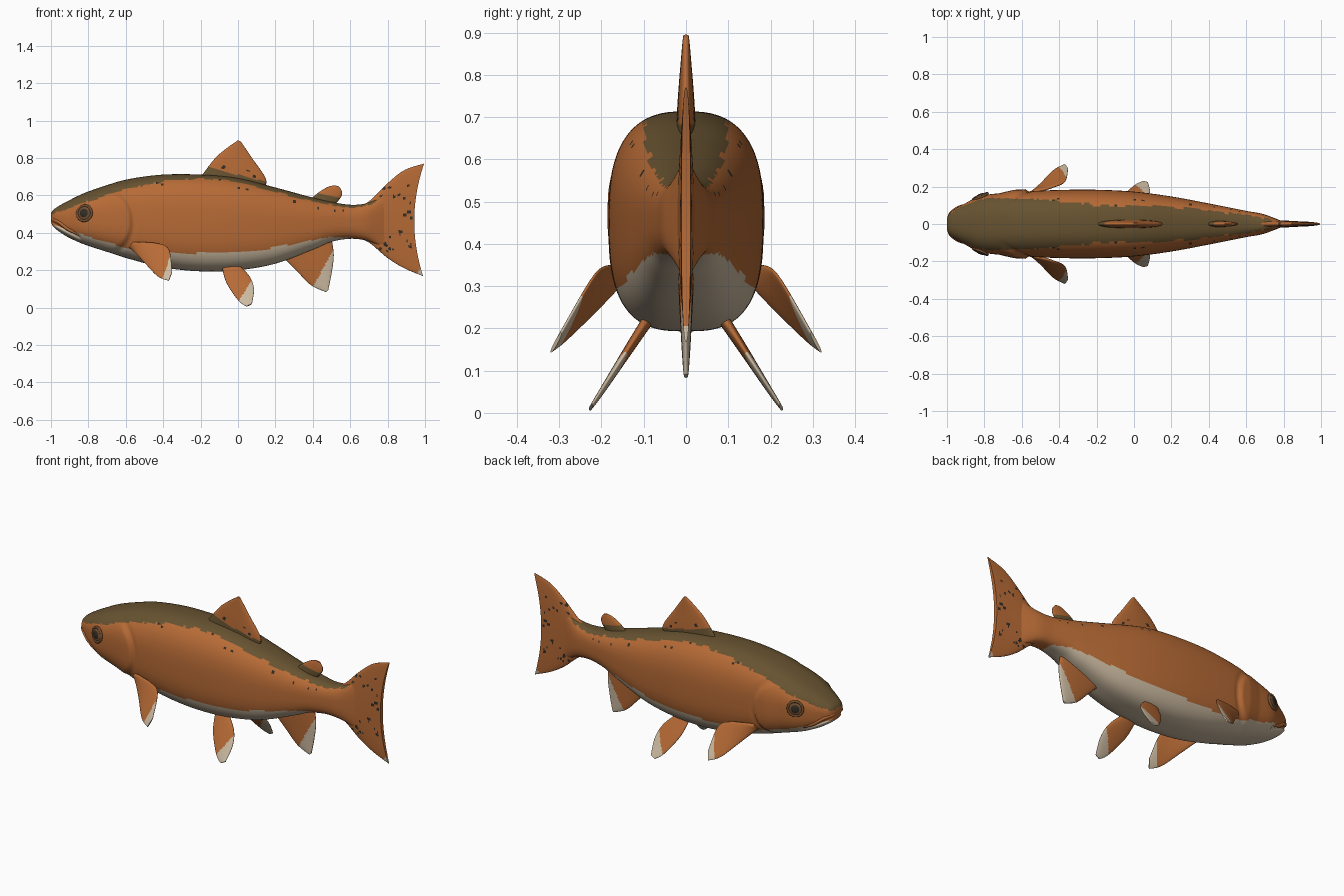
import bpy, math, random
from mathutils import Vector

if "Cube" in bpy.data.objects:
    bpy.data.objects.remove(bpy.data.objects["Cube"])

random.seed(4)
COLOURS = {"orange_skin": (0.47, 0.145, 0.036), "olive_back": (0.135, 0.085, 0.03),
           "cream_belly": (0.60, 0.49, 0.355), "dark_spot": (0.03, 0.025, 0.018),
           "eye_brown": (0.18, 0.08, 0.03)}
MATS = []
for name, c in COLOURS.items():
    m = bpy.data.materials.new(name)
    m.diffuse_color = (*c, 1)
    m.use_nodes = True
    m.node_tree.nodes["Principled BSDF"].inputs["Base Color"].default_value = m.diffuse_color
    MATS.append(m)
ORANGE, OLIVE, CREAM, DARK, BROWN = range(5)


def spline(pts, t):
    """Smooth curve through tuples of any length, t in 0..1."""
    s = min(max(t, 0), 1) * (len(pts) - 1)
    i = min(int(s), len(pts) - 2)
    f = s - i
    p = [pts[min(max(j, 0), len(pts) - 1)] for j in (i - 1, i, i + 1, i + 2)]
    return [0.5 * (2 * b + (c - a) * f + (2 * a - 5 * b + 4 * c - d) * f * f
                   + (3 * b - a - 3 * c + d) * f ** 3) for a, b, c, d in zip(*p)]


def loft(name, rings, rule):
    """Skin closed rings, cap the ends with strips, colour faces by rule(centre, ring)."""
    n = len(rings[0])
    verts = [v for r in rings for v in r]
    faces = [(i * n + j, i * n + (j + 1) % n, (i + 1) * n + (j + 1) % n, (i + 1) * n + j)
             for i in range(len(rings) - 1) for j in range(n)]
    for o in (0, (len(rings) - 1) * n):
        faces += [(o, o + 1, o + n - 1)]
        faces += [(o + j, o + j + 1, o + n - j - 1, o + n - j) for j in range(1, n // 2 - 1)]
        faces += [(o + n // 2 - 1, o + n // 2, o + n // 2 + 1)]
    me = bpy.data.meshes.new(name)
    me.from_pydata(verts, [], faces)
    for m in MATS:
        me.materials.append(m)
    for k, p in enumerate(me.polygons):
        p.material_index = rule(p.center, min(k // n, len(rings) - 2))
    ob = bpy.data.objects.new(name, me)
    bpy.context.collection.objects.link(ob)
    finish(ob)
    return ob


def finish(ob):
    bpy.ops.object.select_all(action='DESELECT')
    ob.select_set(True)
    bpy.context.view_layer.objects.active = ob
    bpy.ops.object.mode_set(mode='EDIT')
    bpy.ops.mesh.select_all(action='SELECT')
    bpy.ops.mesh.normals_make_consistent(inside=False)
    bpy.ops.object.mode_set(mode='OBJECT')
    bpy.ops.object.shade_smooth_by_angle(angle=math.radians(50))


def spotted(c, spots):
    return any((c.x - x) ** 2 + (c.z - z) ** 2 < r * r for x, z, r in spots)


# Body stations: x, top, bottom, half width, olive border, cream border
STATIONS = [(-1.0, 0.505, 0.455, 0.03, 0.50, 0.44), (-0.985, 0.525, 0.43, 0.06, 0.505, 0.44),
            (-0.95, 0.548, 0.402, 0.085, 0.515, 0.43), (-0.9, 0.575, 0.372, 0.112, 0.535, 0.412),
            (-0.82, 0.613, 0.337, 0.15, 0.563, 0.385), (-0.7, 0.655, 0.298, 0.166, 0.602, 0.348),
            (-0.58, 0.688, 0.26, 0.174, 0.64, 0.312), (-0.4, 0.711, 0.215, 0.182, 0.674, 0.294),
            (-0.2, 0.711, 0.194, 0.183, 0.687, 0.29), (0, 0.692, 0.20, 0.173, 0.667, 0.295),
            (0.2, 0.642, 0.235, 0.147, 0.616, 0.325), (0.4, 0.588, 0.31, 0.11, 0.568, 0.362),
            (0.5, 0.565, 0.352, 0.09, 0.548, 0.377), (0.6, 0.55, 0.368, 0.07, 0.535, 0.37),
            (0.68, 0.556, 0.36, 0.056, 0.545, 0.33), (0.74, 0.58, 0.338, 0.036, 0.57, 0.30),
            (0.80, 0.61, 0.31, 0.012, 0.60, 0.28)]
N_RING, N_SEG = 220, 88
UPPER, LOWER = 2.65, 2.9
MOUTH = [(-1.0, 0.468), (-0.96, 0.45), (-0.91, 0.415), (-0.85, 0.385)]


def relief(x, z):
    """Gill cover ridge and mouth groove, as sideways offset."""
    d = math.hypot((x + 0.69) / 0.125, (z - 0.46) / 0.16)
    off = 0.0
    if x > -0.72:
        off += 0.012 * max(0, min(1, (1 - d) / 0.10)) * min(1, (x + 0.72) / 0.08)
        off -= 0.005 * math.exp(-((d - 1.08) / 0.07) ** 2)
    if x < -0.84:
        line = 0.468 - (x + 1) * 0.55
        off -= 0.014 * math.exp(-((z - line + 0.008) / 0.009) ** 2)
    return off


stations = [spline(STATIONS, i / (N_RING - 1)) for i in range(N_RING)]
rings = []
for x, top, bot, w, _, _ in stations:
    ring = []
    for j in range(N_SEG):
        a = 2 * math.pi * j / N_SEG
        ca, sa = math.cos(a), math.sin(a)
        e = 2 / (UPPER if sa > 0 else LOWER)
        y = math.copysign(abs(ca) ** e, ca)
        z = (top + bot) / 2 + (top - bot) / 2 * math.copysign(abs(sa) ** e, sa)
        ring.append((x, y * (w + relief(x, z)), z))
    rings.append(ring)
jitter = [random.uniform(-0.005, 0.005) for _ in range(N_RING // 3 + 1)]
body_spots = []
for _ in range(10):
    s = spline(STATIONS, random.uniform(0.42, 0.8))
    body_spots.append((s[0], s[4] - random.uniform(-0.01, 0.03), 0.006))


def body_rule(c, i):
    olive, cream = stations[i][4], stations[i][5]
    if spotted(c, body_spots):
        return DARK
    if c.z > olive + jitter[i // 3] or spotted(c, [(-0.555, 0.328, 0.016)]):
        return OLIVE
    return CREAM if c.z < cream + jitter[i // 3] * 0.5 and c.x < 0.6 else ORANGE


loft("body", rings, body_rule)


def fin(name, front, back, thick, rule, side=1, notch=0, taper=0.75, n=40, m=48):
    """Lens-section fin between two edge curves of (x, z) or (x, z, y) points."""
    front, back = ([(*p, 0)[:3] for p in e] for e in (front, back))
    out = []
    for i in range(n):
        u = i / (n - 1)
        a, b = Vector(spline(front, u)), Vector(spline(back, u))
        u2 = min(max(u, 0.05), 0.9)
        span = sum((Vector(spline(e, u2 + 0.05)) - Vector(spline(e, u2 - 0.05))
                    for e in (front, back)), Vector((0, 0, 0)))
        nrm = (b - a).cross(span).normalized()
        ring = []
        for j in range(m):
            ang = 2 * math.pi * j / m
            v = (1 - math.cos(ang)) / 2
            sn = math.sin(ang)
            t = thick * (1 - taper * u) * math.copysign(abs(sn) ** 0.8, sn)
            p = a.lerp(b, v) + nrm * t
            ring.append((p.x - notch * u * u * 4 * v * (1 - v), side * p.z, p.y))
        out.append(ring)
    return loft(name, out, lambda c, i: rule(c))


# Tail fin with forked rear edge
tail_spots = [(random.uniform(0.73, 0.93), random.uniform(0.3, 0.68), random.uniform(0.005, 0.011))
              for _ in range(24)]


def tail_rule(c):
    if c.z < 0.215 and c.x - 0.95 > (c.z - 0.17) * 0.7:
        return CREAM
    return DARK if spotted(c, tail_spots) else ORANGE


fin("tail_fin", [(0.62, 0.535), (0.70, 0.568), (0.80, 0.665), (0.89, 0.735), (0.995, 0.77)],
    [(0.62, 0.38), (0.70, 0.348), (0.80, 0.265), (0.89, 0.21), (0.99, 0.168)],
    0.028, tail_rule, notch=0.05, taper=0.6, n=64, m=112)

# Dorsal and adipose fins on the back
dorsal_spots = [(-0.08, 0.75, 0.008), (0.01, 0.74, 0.009), (0.05, 0.73, 0.007), (0.09, 0.70, 0.008)]
fin("dorsal_fin", [(-0.22, 0.67), (-0.13, 0.79), (-0.07, 0.845), (0.0, 0.895)],
    [(0.13, 0.62), (0.15, 0.685), (0.075, 0.80), (0.015, 0.888)], 0.026,
    lambda c: DARK if spotted(c, dorsal_spots) else OLIVE if c.z < 0.735 - 0.25 * (c.x + 0.1) else ORANGE)
fin("adipose_fin", [(0.37, 0.565), (0.43, 0.615), (0.48, 0.645), (0.515, 0.654)],
    [(0.51, 0.54), (0.55, 0.59), (0.556, 0.62), (0.54, 0.648)], 0.018,
    lambda c: OLIVE if c.z < 0.60 + 0.2 * (0.48 - c.x) else ORANGE)

# Anal fin under the tail
fin("anal_fin", [(0.23, 0.28), (0.31, 0.20), (0.39, 0.12), (0.47, 0.083)],
    [(0.50, 0.37), (0.512, 0.28), (0.50, 0.18), (0.482, 0.092)], 0.02,
    lambda c: CREAM if c.x - 0.5 + (0.29 - c.z) * 0.56 > 0 else ORANGE)

for side, tag in ((-1, "right"), (1, "left")):
    # Paired fins leaning outward, rooted inside the body
    fin(tag + "_pectoral_fin",
        [(-0.58, 0.325, 0.135), (-0.50, 0.24, 0.215), (-0.43, 0.168, 0.288), (-0.37, 0.143, 0.32)],
        [(-0.56, 0.35, 0.165), (-0.44, 0.345, 0.195), (-0.37, 0.312, 0.225), (-0.352, 0.19, 0.295)],
        0.016, lambda c: CREAM if c.x + 0.36 + (0.28 - c.z) * 0.36 > 0 else ORANGE, side)
    fin(tag + "_pelvic_fin",
        [(-0.09, 0.245, 0.07), (-0.065, 0.14, 0.14), (0.0, 0.04, 0.205), (0.045, 0.006, 0.228)],
        [(-0.01, 0.24, 0.08), (0.06, 0.17, 0.125), (0.085, 0.10, 0.17), (0.075, 0.02, 0.222)],
        0.015, lambda c: CREAM if c.x - 0.07 + (0.14 - c.z) * 0.64 > 0 else ORANGE, side)

    # Eye: rim, iris and pupil facing slightly forward
    out = Vector((-0.38, side * 0.92, 0.1)).normalized()
    base = Vector((-0.82, side * 0.145, 0.505))
    rot = out.to_track_quat('Z', 'Y')
    bpy.ops.mesh.primitive_torus_add(major_radius=0.041, minor_radius=0.007,
                                     major_segments=32, minor_segments=10)
    parts = [("eye_rim", bpy.context.object, 0.003, (1, 1, 1), BROWN)]
    for label, lift, r, flat, mat in (("iris", 0.0, 0.04, 0.35, BROWN),
                                      ("pupil", 0.008, 0.025, 0.35, DARK)):
        bpy.ops.mesh.primitive_uv_sphere_add(segments=28, ring_count=14, radius=r)
        parts.append((label, bpy.context.object, lift, (1, 1, flat), mat))
    for label, ob, lift, scale, mat in parts:
        ob.name = tag + "_" + label
        ob.rotation_mode = 'QUATERNION'
        ob.rotation_quaternion = rot
        ob.location = base + out * lift
        ob.scale = scale
        ob.data.materials.append(MATS[mat])
        finish(ob)

    # Upper lip ridge along the mouth
    lip = []
    for i in range(24):
        x, z = spline(MOUTH, i / 23)
        s = min(stations, key=lambda q: abs(q[0] - x))
        k = min(1, abs(z - (s[1] + s[2]) / 2) / ((s[1] - s[2]) / 2))
        y = s[3] * (1 - k ** LOWER) ** (1 / LOWER) - 0.003
        r = 0.004 + 0.008 * math.sin(math.pi * (i + 1) / 26)
        lip.append([(x, side * (y + r * math.cos(a)), z + 0.006 + r * math.sin(a))
                    for a in (math.pi * j / 5 for j in range(10))])
    loft(tag + "_lip", lip, lambda c, i: ORANGE)
